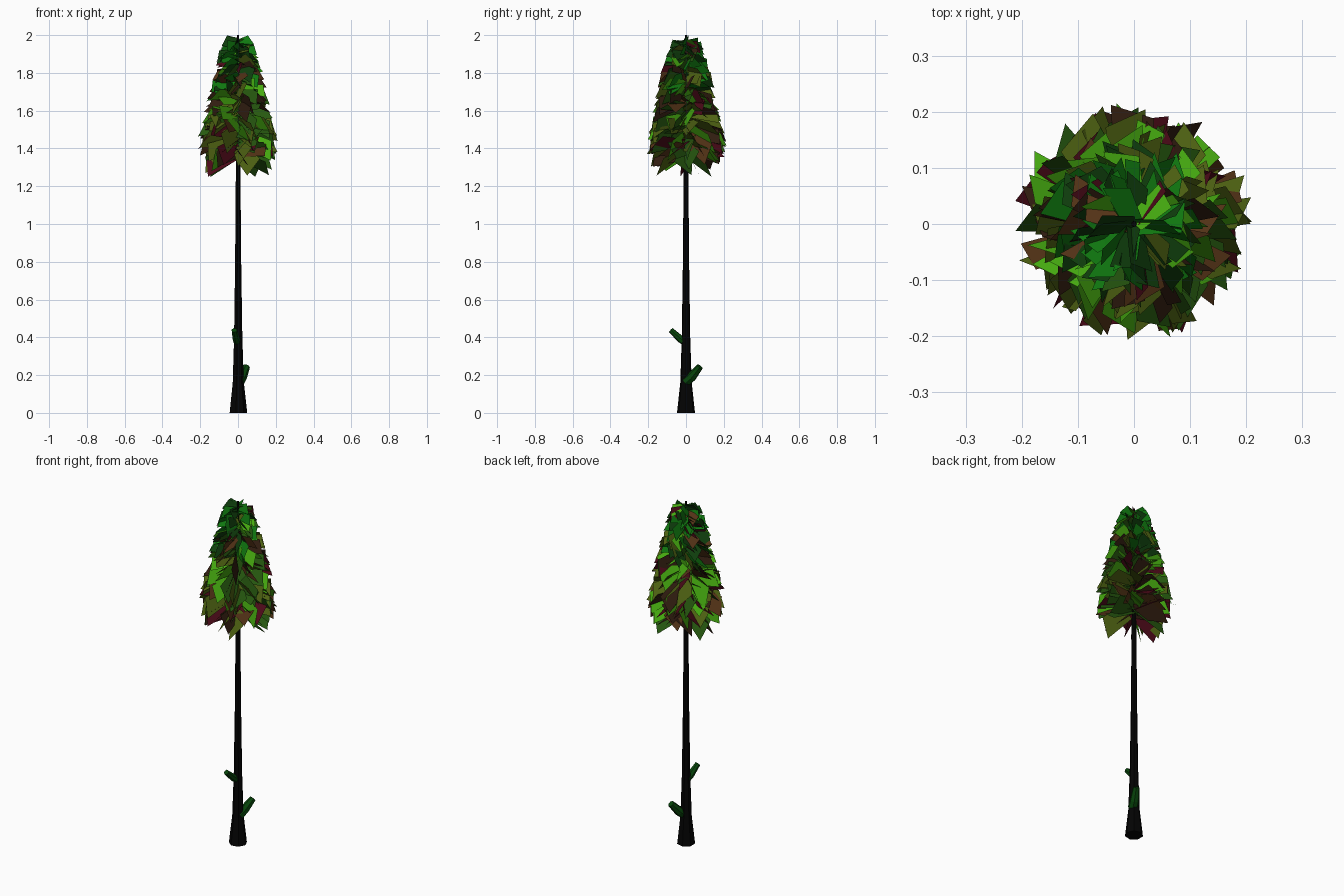
import bpy, bmesh, math, random
from mathutils import Vector, Matrix

if "Cube" in bpy.data.objects:
    bpy.data.objects.remove(bpy.data.objects["Cube"])

random.seed(7)


def material(name, rgb):
    m = bpy.data.materials.new(name)
    m.diffuse_color = (*rgb, 1)
    m.use_nodes = True
    m.node_tree.nodes["Principled BSDF"].inputs["Base Color"].default_value = m.diffuse_color
    return m


def finish(name, bm, mats):
    mesh = bpy.data.meshes.new(name)
    bm.to_mesh(mesh)
    bm.free()
    ob = bpy.data.objects.new(name, mesh)
    for m in mats:
        mesh.materials.append(m)
    bpy.context.collection.objects.link(ob)
    return ob


def tube(name, rings, sides, mat):
    """Loft a tapered tube through (point, radius) rings."""
    bm = bmesh.new()
    loops = []
    for i, (p, r) in enumerate(rings):
        a = Vector(rings[max(i - 1, 0)][0])
        b = Vector(rings[min(i + 1, len(rings) - 1)][0])
        q = Vector((0, 0, 1)).rotation_difference(b - a)
        loops.append([bm.verts.new(Vector(p) + q @ Vector((
            r * math.cos(math.tau * k / sides), r * math.sin(math.tau * k / sides), 0)))
            for k in range(sides)])
    for lo, hi in zip(loops, loops[1:]):
        for k in range(sides):
            n = (k + 1) % sides
            bm.faces.new((lo[k], lo[n], hi[n], hi[k]))
    bm.faces.new(loops[0][::-1])
    bm.faces.new(loops[-1])
    return finish(name, bm, [mat])


bark = material("bark", (0.001, 0.001, 0.001))
moss = material("moss", (0.002, 0.06, 0.003))

# Trunk with flared foot
tube("trunk", [((0, 0, z), r) for z, r in (
    (0, 0.049), (0.16, 0.031), (0.4, 0.023), (0.8, 0.017),
    (1.25, 0.013), (1.65, 0.009), (2.0, 0.005))], 7, bark)

# Two short side stubs, bending upward
tube("lower_stub", [((0.008, 0.0, 0.165), 0.027), ((0.022, 0.03, 0.19), 0.026),
                    ((0.046, 0.074, 0.245), 0.018)], 7, moss)
tube("upper_stub", [((-0.004, -0.006, 0.375), 0.020), ((-0.010, -0.03, 0.392), 0.020),
                    ((-0.020, -0.08, 0.438), 0.015)], 7, moss)

# Crown of steeply rolled flat leaf cards radiating from the trunk
low_mats = [material(n, c) for n, c in (
    ("leaf_bright", (0.06, 0.40, 0.005)), ("leaf_olive", (0.075, 0.12, 0.006)),
    ("leaf_green", (0.02, 0.10, 0.005)), ("leaf_brown", (0.085, 0.032, 0.008)),
    ("leaf_red", (0.07, 0.003, 0.009)), ("leaf_dark", (0.03, 0.012, 0.005)))]
top_mats = [material(n, c) for n, c in (
    ("leaf_top", (0.005, 0.19, 0.005)), ("leaf_top_dark", (0.005, 0.05, 0.004)))]
PROFILE = [(1.25, 0.165), (1.32, 0.195), (1.42, 0.222), (1.6, 0.18),
           (1.8, 0.135), (1.92, 0.10), (2.0, 0.07)]


def crown_radius(z):
    z = min(max(z, 1.25), 2.0)
    for (z0, r0), (z1, r1) in zip(PROFILE, PROFILE[1:]):
        if z <= z1:
            return r0 + (r1 - r0) * (z - z0) / (z1 - z0)


bm = bmesh.new()
COUNT = 230
for i in range(COUNT):
    t = i / (COUNT - 1)
    root = 1.37 + 0.595 * t
    yaw = i * 2.39996 + random.uniform(-0.3, 0.3)
    pitch = math.radians(random.uniform(-32, 8) + 14 * t)
    roll = math.radians(random.choice((-1, 1)) * random.uniform(30, 75))
    half = (0.056 - 0.026 * t) * random.uniform(0.85, 1.1)
    rot = (Matrix.Rotation(yaw, 3, 'Z') @ Matrix.Rotation(-pitch, 3, 'Y')
           @ Matrix.Rotation(roll, 3, 'X'))
    # One tip corner is set back so each card ends in a point
    near, far = (1.0, 0.8) if roll > 0 else (0.8, 1.0)
    fit = crown_radius(root) * random.uniform(1.0, 1.14)
    # Shrink each card until its tip corners sit inside the crown outline
    length = 0.24
    while length > 0.05:
        pts = [rot @ Vector(p) + Vector((0, 0, root)) for p in (
            (0, -half * 0.75, 0), (length * near, -half, 0),
            (length * far, half, 0), (0, half * 0.75, 0))]
        if all(p.xy.length <= min(fit, crown_radius(p.z)) for p in pts[1:3]):
            break
        length -= 0.004
    for p in pts:
        p.z = max(min(p.z, 1.998), 1.25)
    f = bm.faces.new([bm.verts.new(p) for p in pts])
    if random.random() < (t - 0.45) * 1.7:
        f.material_index = 6 + random.randrange(2)
    else:
        f.material_index = random.choices(range(6), (4, 4, 4, 3, 2, 4))[0]
finish("leaf_crown", bm, low_mats + top_mats)
